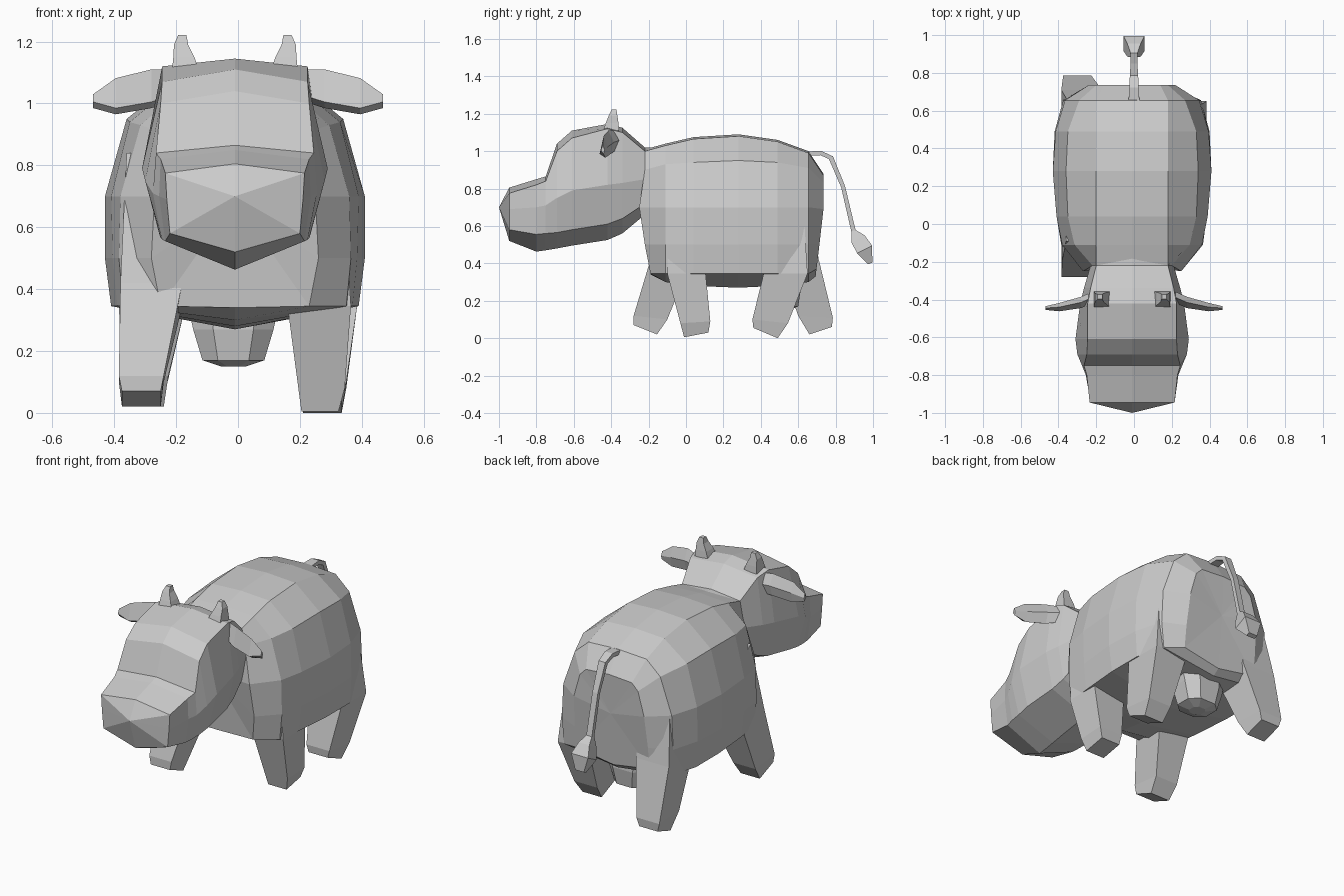
import bpy, bmesh
from mathutils import Vector

CX = -0.01  # the animal sits a touch left of centre


def loft(name, rings):
    """Skin a list of equal-length point rings and cap both ends."""
    bm = bmesh.new()
    vs = [[bm.verts.new(p) for p in r] for r in rings]
    n = len(vs[0])
    for a, b in zip(vs, vs[1:]):
        for i in range(n):
            j = (i + 1) % n
            bm.faces.new((a[i], a[j], b[j], b[i]))
    for cap in (vs[0], vs[-1]):
        c = bm.verts.new(sum((v.co for v in cap), Vector()) / n)
        for i in range(n):
            bm.faces.new((cap[i], cap[(i + 1) % n], c))
    bmesh.ops.remove_doubles(bm, verts=bm.verts, dist=1e-5)
    bmesh.ops.recalc_face_normals(bm, faces=bm.faces)
    me = bpy.data.meshes.new(name)
    bm.to_mesh(me)
    bm.free()
    ob = bpy.data.objects.new(name, me)
    bpy.context.collection.objects.link(ob)
    return ob


def sym(y, half):
    """Close a half outline (x, z), centre top to centre bottom, into a ring."""
    right = [(CX + x, y, z) for x, z in half]
    left = [(CX - x, y, z) for x, z in half[-2:0:-1]]
    return right + left


def box_ring(x0, x1, y0, z0, y1, z1):
    return [(x0, y0, z0), (x1, y0, z0), (x1, y1, z1), (x0, y1, z1)]


# Barrel body: y, top z, shoulder x, shoulder z, flank x, low x, hem x, belly z
stations = [
    (-0.22, 1.01, 0.21, 0.90, 0.26, 0.27, 0.24, 0.34),
    (-0.11, 1.04, 0.305, 0.93, 0.37, 0.375, 0.36, 0.30),
    (0.04, 1.075, 0.34, 0.94, 0.40, 0.395, 0.38, 0.28),
    (0.28, 1.09, 0.35, 0.95, 0.42, 0.42, 0.40, 0.27),
    (0.49, 1.06, 0.34, 0.94, 0.405, 0.41, 0.40, 0.28),
    (0.655, 1.00, 0.28, 0.91, 0.355, 0.365, 0.35, 0.30),
]
rings = []
for y, zt, sx, sz, fx, lx, hx, zb in stations:
    rings.append(sym(y, [(0, zt), (0.19, zt - 0.01), (sx, sz), (fx, 0.70),
                         (lx, 0.50), (hx, 0.345), (0, zb)]))
# Chest bulges a little at mid height and tucks in at the bottom
rings[0] = [(x, y + (-0.03 if 0.6 < z < 0.75 else 0.03 if z < 0.4 else 0), z)
            for x, y, z in rings[0]]
rump = sym(0.735, [(0, 0.88), (0.15, 0.87), (0.19, 0.83), (0.23, 0.69),
                   (0.24, 0.50), (0.24, 0.37), (0, 0.33)])
rings.append([(x, y - 0.12 * max(0, 0.68 - z), z) for x, y, z in rump])
loft("body", rings)

# Head: y, then top, cheek and jaw outline
head = [
    (-0.945, 0.805, 0.225, 0.775, 0.22, 0.69, 0.21, 0.58, 0.52),
    (-0.80, 0.85, 0.24, 0.82, 0.245, 0.70, 0.225, 0.555, 0.463),
    (-0.75, 0.865, 0.255, 0.84, 0.265, 0.71, 0.235, 0.56, 0.47),
    (-0.69, 1.04, 0.24, 1.00, 0.29, 0.75, 0.24, 0.565, 0.48),
    (-0.61, 1.11, 0.235, 1.07, 0.30, 0.79, 0.245, 0.58, 0.495),
    (-0.42, 1.145, 0.235, 1.12, 0.275, 0.82, 0.23, 0.61, 0.525),
    (-0.34, 1.125, 0.22, 1.10, 0.255, 0.83, 0.22, 0.64, 0.56),
    (-0.22, 1.02, 0.19, 1.00, 0.22, 0.85, 0.20, 0.72, 0.66),
]
rings = [sym(y, [(0, t), (tx, tz), (mx, mz), (bx, bz), (0, b)])
         for y, t, tx, tz, mx, mz, bx, bz, b in head]
rings.insert(0, [(CX, -1.0, 0.70)] * 8)   # nose point
rings.append([(x * 0.9, -0.12, z) for x, y, z in rings[-1]])
loft("head", rings)

# Legs in a walking pose: x0, x1, front y, front z, back y, back z per ring
legs = {
    "front_leg_right": [(0.15, 0.34, -0.09, 0.72, 0.08, 0.62),
                        (0.16, 0.365, -0.10, 0.345, 0.105, 0.345),
                        (0.195, 0.345, -0.03, 0.08, 0.13, 0.09),
                        (0.205, 0.325, -0.01, 0.005, 0.12, 0.03)],
    "front_leg_left": [(-0.36, -0.17, -0.09, 0.84, 0.06, 0.70),
                       (-0.38, -0.18, -0.19, 0.42, 0.0, 0.345),
                       (-0.385, -0.24, -0.28, 0.12, -0.10, 0.10),
                       (-0.375, -0.25, -0.28, 0.07, -0.155, 0.02)],
    "rear_leg_right": [(0.18, 0.35, 0.45, 0.62, 0.63, 0.66),
                       (0.18, 0.385, 0.415, 0.345, 0.65, 0.345),
                       (0.20, 0.35, 0.355, 0.10, 0.545, 0.08),
                       (0.21, 0.335, 0.36, 0.055, 0.49, 0.0)],
    "rear_leg_left": [(-0.35, -0.17, 0.48, 0.66, 0.65, 0.74),
                      (-0.385, -0.17, 0.52, 0.345, 0.71, 0.42),
                      (-0.375, -0.225, 0.60, 0.12, 0.785, 0.11),
                      (-0.36, -0.24, 0.66, 0.02, 0.78, 0.06)],
}
for name, spec in legs.items():
    loft(name, [box_ring(*s) for s in spec])

# Horns and ears, mirrored per side
for side, s in (("left", -1), ("right", 1)):
    loft("horn_" + side, [
        [(CX + s * (x + dx), y + dy, z)
         for dx, dy in ((-r, -r), (r, -r), (r, r), (-r, r))]
        for x, y, z, r in ((0.160, -0.40, 1.11, 0.043), (0.165, -0.395, 1.15, 0.034),
                           (0.174, -0.39, 1.19, 0.023), (0.170, -0.385, 1.222, 0.013))])
    # Ear sections: x, y, top z, bottom z, thickness
    loft("ear_" + side, [
        [(s * x, y, zt), (s * x, y - t, zb + 0.02),
         (s * x, y + t * 0.4, zb), (s * x, y + t, (zt + zb) / 2)]
        for x, y, zt, zb, t in ((0.20, -0.38, 1.11, 1.01, 0.03), (0.28, -0.415, 1.11, 0.985, 0.03),
                                (0.395, -0.44, 1.082, 0.965, 0.022), (0.468, -0.445, 1.03, 0.985, 0.01))])

# Tail with tuft: y, z, half width, half thickness (section leans with the path)
path = [(0.63, 0.985, 0.03, 0.012), (0.72, 0.99, 0.025, 0.012), (0.775, 0.965, 0.022, 0.013),
        (0.84, 0.81, 0.018, 0.011), (0.895, 0.575, 0.018, 0.012), (0.92, 0.53, 0.035, 0.04),
        (0.955, 0.475, 0.055, 0.045), (0.985, 0.40, 0.028, 0.012)]
rings = []
for i, (y, z, w, t) in enumerate(path):
    a, b = path[max(i - 1, 0)], path[min(i + 1, len(path) - 1)]
    d = Vector((0, b[0] - a[0], b[1] - a[1])).normalized()
    n = Vector((0, -d.z, d.y)) * t
    rings.append([Vector((sx * w, y, z)) + sn * n
                  for sx, sn in ((-1, -1), (1, -1), (1, 1), (-1, 1))])
loft("tail", rings)

# Udder: bevelled tapering block under the rear belly
rings = []
for z, w, d in ((0.34, 0.145, 0.10), (0.27, 0.13, 0.105), (0.17, 0.10, 0.09), (0.15, 0.04, 0.04)):
    rings.append([(CX - 0.005 + w * x, 0.51 + d * y, z) for x, y in
                  ((-1, -.5), (-.5, -1), (.5, -1), (1, -.5), (1, .5), (.5, 1), (-.5, 1), (-1, .5))])
loft("udder", rings)
